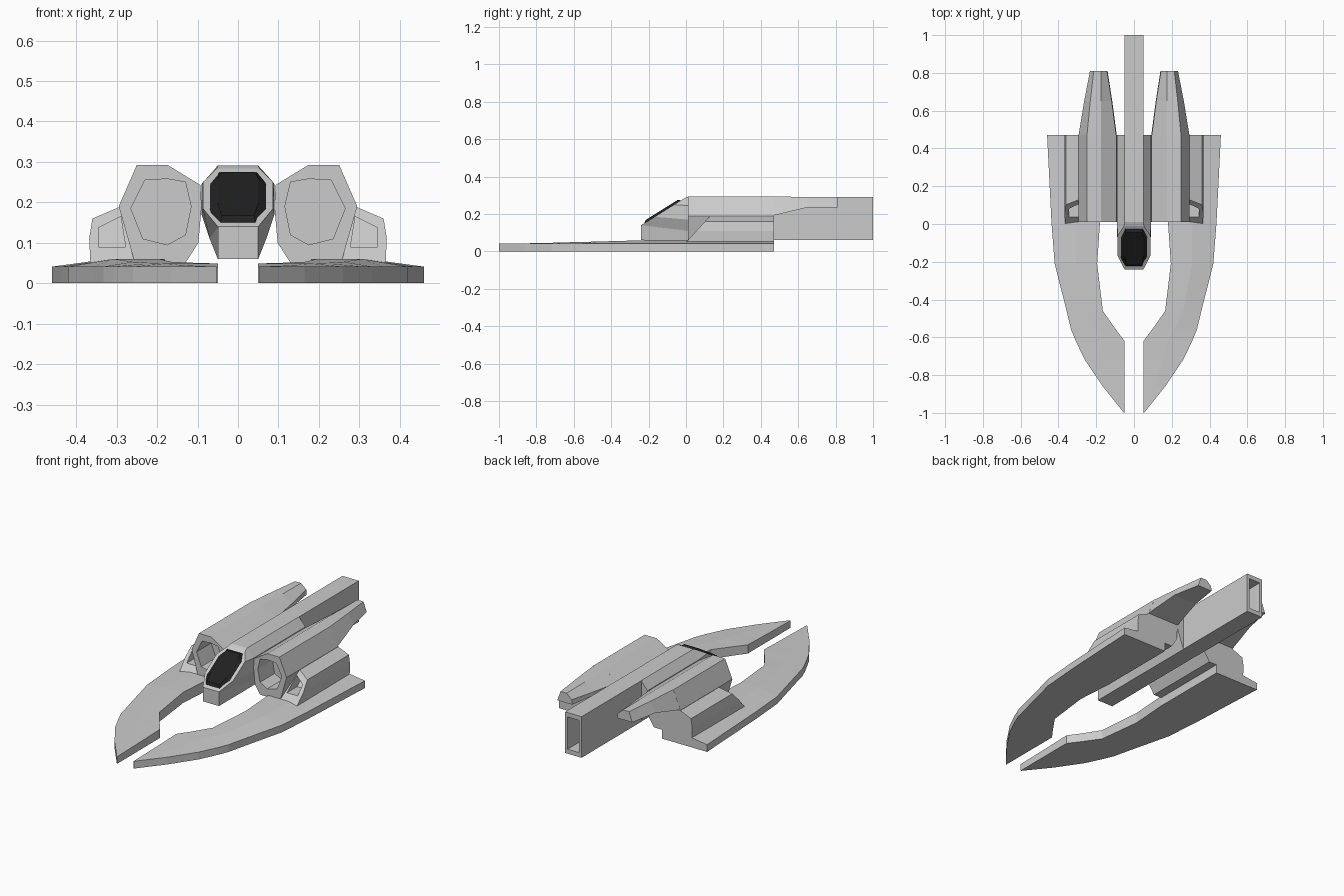
import bpy, bmesh

if "Cube" in bpy.data.objects:
    bpy.data.objects.remove(bpy.data.objects["Cube"])


def loft(name, rings, mirror=False, strips=False):
    """Skin a list of equal-length closed rings and cap both ends."""
    bm = bmesh.new()
    vs = [[bm.verts.new(p) for p in r] for r in rings]
    n = len(vs[0])
    for a, b in zip(vs, vs[1:]):
        for i in range(n):
            j = (i + 1) % n
            bm.faces.new((a[i], a[j], b[j], b[i]))
    for r in (vs[0], vs[-1]):
        if strips:  # symmetric ring: bridge left and right point pairs
            for i in range(n // 2 - 1):
                bm.faces.new((r[i], r[i + 1], r[n - 2 - i], r[n - 1 - i]))
        else:
            bm.faces.new(r)
    bmesh.ops.recalc_face_normals(bm, faces=bm.faces)
    mesh = bpy.data.meshes.new(name)
    bm.to_mesh(mesh)
    bm.free()
    ob = bpy.data.objects.new(name, mesh)
    bpy.context.collection.objects.link(ob)
    if mirror:
        ob.modifiers.new("mirror", 'MIRROR')
    return ob


def at_y(profile, y):
    return [(x, y, z) for x, z in profile]


def both_sides(half):
    return half + [(-x, y, z) for x, y, z in reversed(half)]


# Forked wings: stations of y, inner x, outer x, inner top z
stations = [(-1, .05, .053, .04), (-.86, .05, .165, .043), (-.72, .05, .26, .046),
            (-.62, .05, .308, .049), (-.56, .095, .333, .05), (-.46, .165, .357, .053),
            (-.21, .195, .42, .06), (.01, .18, .437, .06), (.47, .18, .46, .06)]
loft("wing", [[(a, y, 0), (b, y, 0), (b, y, .041), (a + (b - a) * .5, y, z), (a, y, z)]
              for y, a, b, z in stations], mirror=True)

# Engine nacelles with recessed intake
outer = [(.09, .19), (.093, .243), (.175, .293), (.25, .293),
         (.295, .19), (.255, .05), (.13, .05), (.098, .10)]
hole = [(.116, .19), (.13, .25), (.175, .258), (.23, .255),
        (.265, .185), (.235, .11), (.175, .095), (.13, .12)]
loft("engine_nacelle", [at_y(hole, .14), at_y(hole, .01), at_y(outer, .01),
                        at_y(outer, .47)], mirror=True)

# Tapered tail of each nacelle
start = outer[:5]
end = [(.14, .235), (.143, .262), (.175, .29), (.213, .29), (.233, .235)]
middle = [((a + c) / 2, max((b + d) / 2, .235)) for (a, b), (c, d) in zip(start, end)]
loft("nacelle_tail", [at_y(start, .46), at_y(middle, .65), at_y(end, .81)], mirror=True)

# Side pods with slanted, recessed intake
pod = [(.365, .05), (.368, .11), (.36, .16), (.29, .19), (.24, .05)]
pod_hole = [(.345, .09), (.345, .115), (.345, .137), (.29, .165), (.278, .09)]


def slant(profile, back=0):
    return [(x, .01 + (z - .06) * .92 + back, z) for x, z in profile]


loft("side_pod", [slant(pod_hole, .09), slant(pod_hole), slant(pod),
                  at_y(pod, .47)], mirror=True)


# Fuselage with sloped nose
def slope(z):
    return -.24 + (z - .14) * 1.6


body = [(.05, .06), (.07, .11), (.09, .17), (.09, .245), (.05, .291)]
nose = [(.05, -.24, .06)] + [(x, slope(z), z) for x, z in
                             [(.05, .14), (.087, .185), (.087, .25), (.052, .284)]]
loft("fuselage", [both_sides(nose), both_sides(at_y(body, .01)),
                  both_sides(at_y(body, .47))], strips=True)

# Dark faceted canopy
base = [(.045, .145), (.08, .18), (.08, .24), (.05, .276)]
crown = [(.04, .16), (.05, .19), (.05, .25), (.042, .267)]
canopy = loft("canopy", [
    both_sides([(x, slope(z) + .005, z - .004) for x, z in base]),
    both_sides([(x, slope(z) - .008, z + .008) for x, z in crown])], strips=True)
mat = bpy.data.materials.new("dark_glass")
mat.diffuse_color = (.015, .015, .015, 1)
mat.use_nodes = True
mat.node_tree.nodes["Principled BSDF"].inputs["Base Color"].default_value = mat.diffuse_color
canopy.data.materials.append(mat)


# Rear boom with hollow exhaust
def box(x, z0, z1):
    return [(-x, z0), (x, z0), (x, z1), (-x, z1)]


rim, bore = box(.051, .06, .291), box(.036, .085, .266)
loft("rear_boom", [at_y(bore, .8), at_y(bore, 1), at_y(rim, 1), at_y(rim, .46)])
